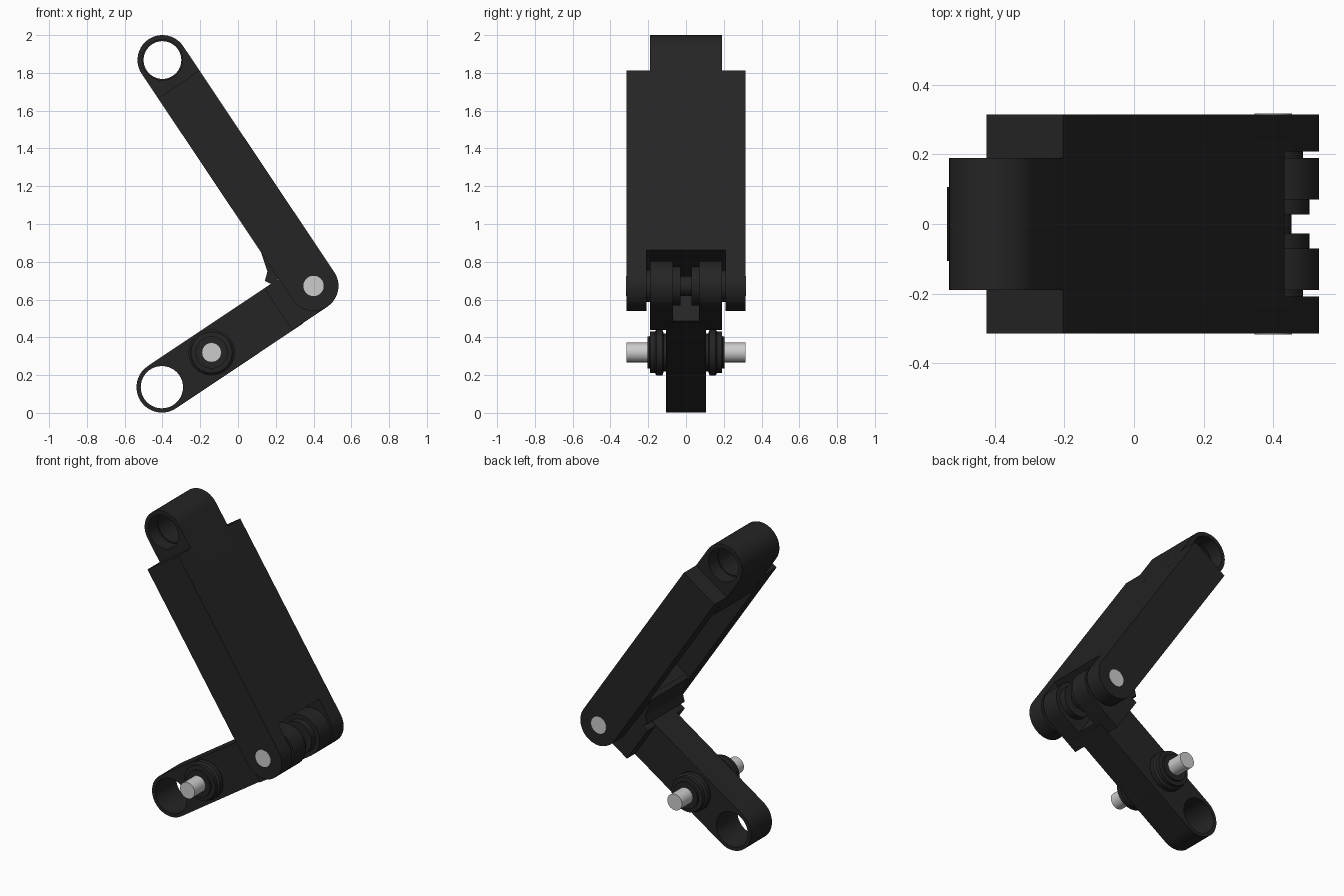
import bpy, bmesh, math

if "Cube" in bpy.data.objects:
    bpy.data.objects.remove(bpy.data.objects["Cube"])

PIVOT = (0.4, 0.672)      # x, z of the knee joint
TOP = (-0.4, 1.868)       # upper bore
LOW = (-0.403, 0.136)     # lower bore
STUD = (-0.14, 0.32)      # side studs on the lower arm

dark = bpy.data.materials.new("dark_metal")
dark.diffuse_color = (0.018, 0.018, 0.018, 1)
dark.use_nodes = True
dark.node_tree.nodes["Principled BSDF"].inputs["Base Color"].default_value = dark.diffuse_color


def finish(name, bm, mat):
    bmesh.ops.recalc_face_normals(bm, faces=bm.faces)
    me = bpy.data.meshes.new(name)
    bm.to_mesh(me)
    bm.free()
    ob = bpy.data.objects.new(name, me)
    bpy.context.collection.objects.link(ob)
    if mat:
        me.materials.append(mat)
    return ob


def prism(name, pts, y0, y1, mat=dark):
    """Extrude an (x, z) outline from y0 to y1."""
    bm = bmesh.new()
    f = bm.faces.new([bm.verts.new((x, y0, z)) for x, z in pts])
    r = bmesh.ops.extrude_face_region(bm, geom=[f])
    bmesh.ops.translate(bm, vec=(0, y1 - y0, 0),
                        verts=[v for v in r["geom"] if isinstance(v, bmesh.types.BMVert)])
    return finish(name, bm, mat)


def lathe(name, c, prof, mat=dark, n=40):
    """Stack of (radius, y) rings around the y axis through c, capped at both ends."""
    bm = bmesh.new()
    rings = [[bm.verts.new((c[0] + r * math.cos(2 * math.pi * i / n), y,
                            c[1] + r * math.sin(2 * math.pi * i / n))) for i in range(n)]
             for r, y in prof]
    for a, b in zip(rings, rings[1:]):
        for i in range(n):
            bm.faces.new((a[i], a[(i + 1) % n], b[(i + 1) % n], b[i]))
    bm.faces.new(rings[0])
    bm.faces.new(rings[-1])
    return finish(name, bm, mat)


def frame(a, b):
    """Map (s along a->b, n to the right of it) to (x, z)."""
    d = math.dist(a, b)
    u = ((b[0] - a[0]) / d, (b[1] - a[1]) / d)
    return d, lambda s, n: (a[0] + s * u[0] + n * u[1], a[1] + s * u[1] - n * u[0])


def tongue(loc, s_flat, s_round, r):
    """Outline with a square end at s_flat and a round end about s_round."""
    sg = 1 if s_round > s_flat else -1
    arc = [(s_round + sg * r * math.cos(t), r * math.sin(t))
           for t in [math.pi * (i / 20 - 0.5) for i in range(21)]]
    return [loc(s, n) for s, n in arc + [(s_flat, r), (s_flat, -r)]]


def rect(loc, s0, s1, n0, n1):
    return [loc(s0, n0), loc(s1, n0), loc(s1, n1), loc(s0, n1)]


def boolean(ob, other, op):
    other.hide_render = True
    m = ob.modifiers.new("bool", "BOOLEAN")
    m.operation, m.object, m.solver = op, other, "EXACT"
    bpy.context.view_layer.objects.active = ob
    bpy.ops.object.modifier_apply(modifier=m.name)
    bpy.data.objects.remove(other)


# Upper arm: wide plate with round forked end and narrower top boss
L, up = frame(PIVOT, TOP)
arm = prism("upper_arm", tongue(up, 1.285, 0, 0.132), -0.315, 0.315)
boolean(arm, prism("channel_cut", rect(up, 0.3, 1.2, -0.2, -0.01), -0.215, 0.215), "DIFFERENCE")
boolean(arm, prism("fork_cut", rect(up, -0.3, 0.14, -0.25, 0.25), -0.208, 0.208), "DIFFERENCE")
boolean(arm, prism("boss", tongue(up, 1.12, L, 0.1321), -0.19, 0.19), "UNION")
boolean(arm, lathe("bore", TOP, [(0.107, -0.3), (0.107, -0.1), (0.1, -0.1),
                                 (0.1, 0.1), (0.107, 0.1), (0.107, 0.3)]), "DIFFERENCE")

# Stop lip under the upper arm beside the knee
prism("stop_lip", [up(s, n) for s, n in [(0.31, -0.13), (0.2, -0.16), (0.165, -0.2), (0.125, -0.175),
                                         (0.142, -0.1), (0.31, -0.1)]], -0.19, 0.19)

# Lower arm: narrow bar with a wide forked knuckle
D, lo = frame(LOW, PIVOT)
bar = prism("lower_arm", tongue(lo, 0.81, 0, 0.1345), -0.107, 0.107)
knuckle = prism("lower_knuckle", tongue(lo, 0.742, D, 0.132), -0.19, 0.19)
boolean(knuckle, prism("gap_cut", rect(lo, 0.83, 1.3, -0.3, 0.3), -0.07, 0.07), "DIFFERENCE")
boolean(bar, knuckle, "UNION")
boolean(bar, lathe("low_bore", LOW, [(0.112, -0.3), (0.112, 0.3)]), "DIFFERENCE")

# Knee pin, with bright end faces
lathe("knee_pin", PIVOT, [(0.053, -0.312), (0.053, 0.312)])
for k, side in ((1, "back"), (-1, "front")):
    lathe("pin_end_" + side, PIVOT, [(0.054, k * 0.3), (0.054, k * 0.317)], None)
    # Knee bushings and washers
    lathe("knee_bushing_" + side, PIVOT, [(0.104, k * 0.028), (0.104, k * 0.075)])
    lathe("knee_washer_" + side, PIVOT, [(0.085, k * 0.188), (0.085, k * 0.21)])
    # Side boss and stud
    lathe("side_boss_" + side, STUD, [(0.1, k * 0.1), (0.1, k * 0.118), (0.122, k * 0.125), (0.122, k * 0.155),
                                      (0.11, k * 0.165), (0.11, k * 0.19), (0.085, k * 0.192), (0.085, k * 0.205)])
    lathe("side_stud_" + side, STUD, [(0.052, k * 0.1), (0.052, k * 0.315)], None)

for o in bpy.context.scene.objects:
    o.select_set(True)
bpy.context.view_layer.objects.active = arm
bpy.ops.object.shade_smooth_by_angle(angle=math.radians(30))
